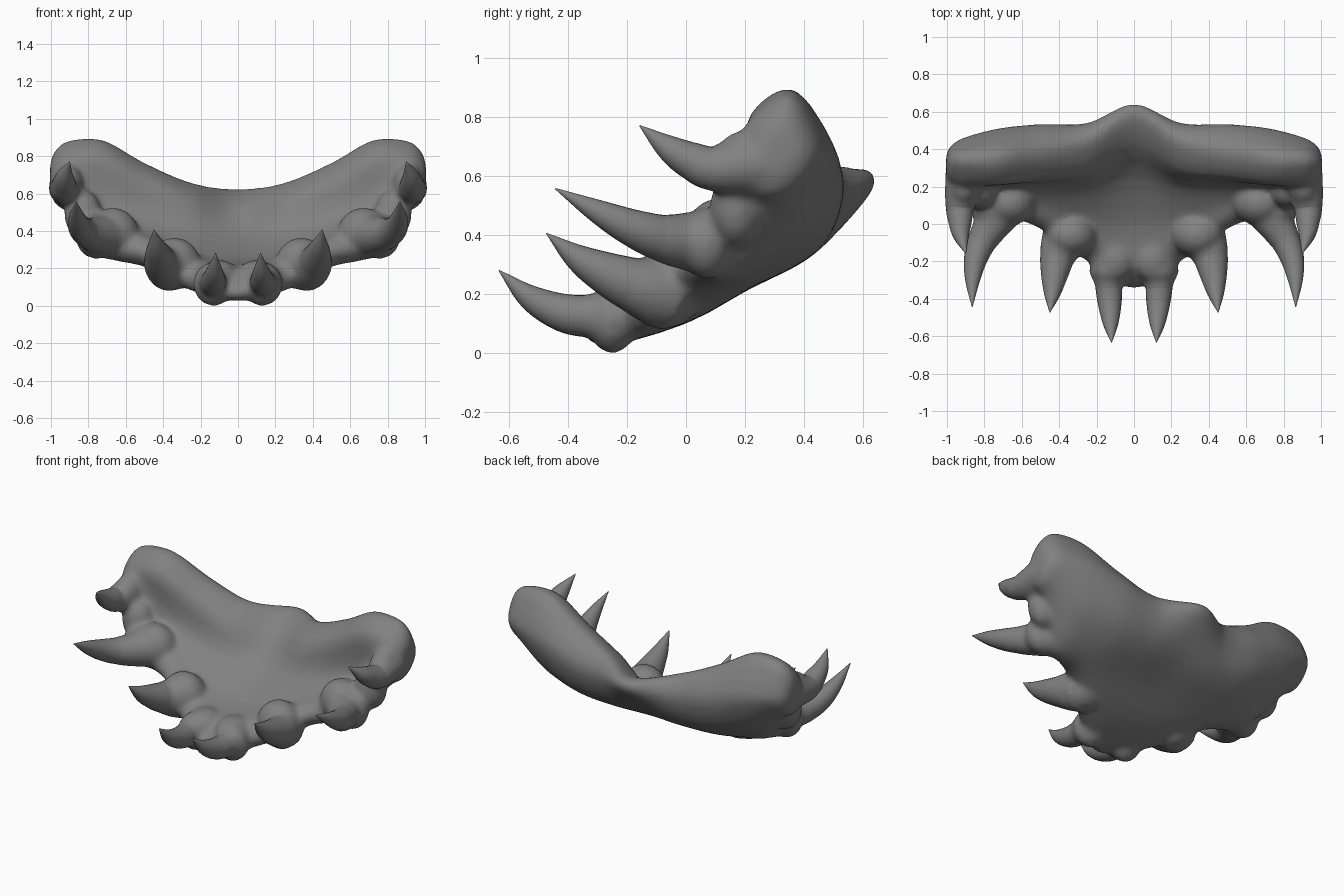
import bpy, bmesh, math
from mathutils import Vector, Matrix

if "Cube" in bpy.data.objects:
    bpy.data.objects.remove(bpy.data.objects["Cube"])

grey = bpy.data.materials.new("dark_grey")
grey.diffuse_color = (.22, .22, .22, 1)
grey.use_nodes = True
grey.node_tree.nodes["Principled BSDF"].inputs["Base Color"].default_value = grey.diffuse_color


def spline(keys, t):
    # Catmull-Rom through a list of Vectors, t in 0..len-1
    i = min(int(t), len(keys) - 2)
    f = t - i
    b, c = keys[i], keys[i + 1]
    a = keys[i - 1] if i else b * 2 - c
    d = keys[i + 2] if i + 2 < len(keys) else c * 2 - b
    return 0.5 * (2 * b + (c - a) * f + (2 * a - 5 * b + 4 * c - d) * f * f
                  + (3 * b - a - 3 * c + d) * f ** 3)


def bridge(bm, rings):
    for r, s in zip(rings, rings[1:]):
        n = len(r)
        for i in range(n):
            bm.faces.new((r[i], r[(i + 1) % n], s[(i + 1) % n], s[i]))
    bm.faces.new(rings[0][::-1])
    bm.faces.new(rings[-1])


def finish(name, bm):
    for f in bm.faces:
        f.smooth = True
    me = bpy.data.meshes.new(name)
    bm.to_mesh(me)
    bm.free()
    me.materials.append(grey)
    ob = bpy.data.objects.new(name, me)
    bpy.context.collection.objects.link(ob)
    return ob


def horn(bm, path, t_end, scale=(1, 1), sign=1):
    # Tapering tube along a path of (x, y, z, radius)
    keys = [Vector((sign * p[0], *p[1:])) for p in path]
    rings = []
    for i in range(25):
        t = t_end * i / 24
        p = spline(keys, t)
        d = (spline(keys, min(t + .05, 4)) - spline(keys, max(t - .05, 0))).to_3d()
        side = d.cross(Vector((0, 0, 1))).normalized()
        up = side.cross(d).normalized()
        r = max(p.w, .002) * (scale[0] + (scale[1] - scale[0]) * i / 24)
        rings.append([bm.verts.new(p.to_3d() + r * (math.cos(a) * side + math.sin(a) * up))
                      for a in (math.tau * k / 24 for k in range(24))])
    bridge(bm, rings)


# Curved teeth: root to tip as (x, y, z, radius)
teeth = {
    "front_tooth": [(.135, -.2, .13, .085), (.135, -.32, .125, .073), (.13, -.42, .138, .064),
                    (.125, -.53, .19, .042), (.12, -.633, .28, .002)],
    "second_tooth": [(.36, -.05, .20, .11), (.405, -.16, .225, .096), (.425, -.27, .27, .073),
                     (.437, -.37, .325, .045), (.45, -.472, .405, .002)],
    "third_tooth": [(.72, .05, .375, .09), (.80, -.07, .387, .08), (.845, -.18, .423, .064),
                    (.863, -.30, .48, .04), (.865, -.443, .557, .002)],
    "rear_tooth": [(.91, .25, .64, .085), (.93, .10, .625, .076), (.93, .02, .65, .064),
                   (.925, -.06, .695, .044), (.90, -.157, .77, .002)],
}
for name, path in teeth.items():
    bm = bmesh.new()
    horn(bm, path, 4)
    bmesh.ops.recalc_face_normals(bm, faces=bm.faces)
    finish(name, bm).modifiers.new("mirror", 'MIRROR').use_axis[0] = True

# Palate cross-sections (y, z): front edge, underside, rim, then inner face
sections = {
    0.0: [(-.345, .08), (-.27, .025), (0, .10), (.22, .22), (.42, .33), (.55, .45),
          (.645, .58), (.58, .625), (.42, .545), (.25, .38), (0, .25), (-.22, .2)],
    0.25: [(-.2, .15), (-.15, .08), (.02, .12), (.22, .22), (.40, .31), (.5, .41),
           (.54, .56), (.45, .66), (.29, .585), (.2, .41), (.03, .29), (-.12, .24)],
    0.5: [(-.03, .28), (.02, .22), (.12, .21), (.25, .25), (.40, .33), (.5, .44),
          (.53, .62), (.40, .765), (.25, .69), (.21, .5), (.12, .40), (.03, .36)],
    0.72: [(.06, .36), (.1, .28), (.2, .28), (.32, .35), (.42, .43), (.49, .55),
           (.505, .69), (.37, .885), (.22, .80), (.21, .62), (.18, .5), (.11, .46)],
    0.9: [(.17, .58), (.19, .53), (.25, .49), (.33, .5), (.4, .55), (.45, .62),
          (.46, .71), (.36, .885), (.23, .81), (.19, .73), (.17, .68), (.16, .63)],
}
mid = Vector((.31, .69))
end = [Vector(p) for p in sections[0.9]]
for x, s in ((.975, .74), (1.005, .4)):
    sections[x] = [tuple(mid + (p - mid) * s) for p in end]
xs = sorted(sections)
columns = [[Vector((x, *sections[abs(x)][k])) for x in [-xs[1]] + xs] for k in range(12)]


def section_ring(bm, t, sign):
    # Interpolate between neighbouring sections, rounding the outline
    pts = [spline(col, t + 1) for col in columns]
    loop = pts[-2:] + pts + pts[:2]
    out = [spline(loop, 2 + j / 3) for j in range(36)]
    return [bm.verts.new((sign * p.x, p.y, p.z)) for p in out]


bm = bmesh.new()
steps = 8 * (len(xs) - 1)
bridge(bm, [section_ring(bm, abs(i) / 8, 1 if i >= 0 else -1)
            for i in range(-steps, steps + 1)])

# Gum mounds around each tooth root: centre, radii
mounds = [((.13, -.25, .115), (.11, .085, .117)),
          ((.10, -.19, .17), (.10, .12, .075)),
          ((.34, -.06, .225), (.14, .12, .14)),
          ((.39, -.11, .205), (.105, .09, .115)),
          ((.67, .11, .385), (.14, .12, .14)),
          ((.76, .07, .37), (.11, .09, .12)),
          ((.83, .17, .49), (.10, .09, .13)),
          ((.91, .20, .64), (.085, .11, .115))]
for s in (-1, 1):
    for c, r in mounds:
        m = Matrix.Translation((s * c[0], c[1], c[2])) @ Matrix.Diagonal((*r, 1))
        bmesh.ops.create_uvsphere(bm, u_segments=24, v_segments=16, radius=1, matrix=m)
    # Collars that run out along each tooth
    for path in teeth.values():
        horn(bm, path, 1.7, (1.2, .97), s)
bmesh.ops.recalc_face_normals(bm, faces=bm.faces)
gum = finish("gum_and_palate", bm)
rm = gum.modifiers.new("fuse", 'REMESH')
rm.mode = 'VOXEL'
rm.voxel_size = 0.014
rm.use_smooth_shade = True
sm = gum.modifiers.new("soften", 'SMOOTH')
sm.factor = 0.5
sm.iterations = 16
